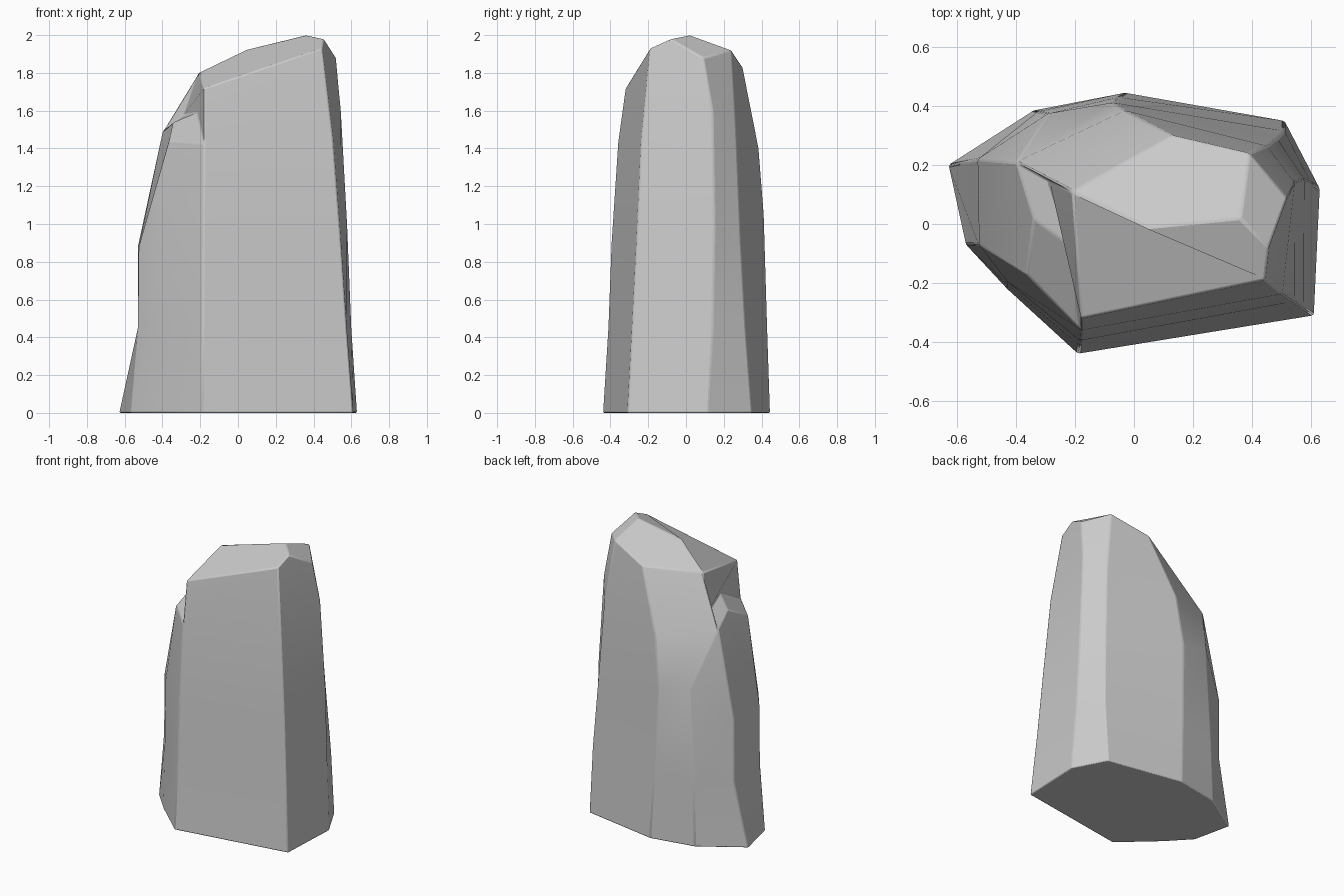
import bpy, bmesh
from math import radians

if "Cube" in bpy.data.objects:
    bpy.data.objects.remove(bpy.data.objects["Cube"])

# Stacked outlines of the pillar, anticlockwise from the front-left ridge
BASE = [(-.19, -.44), (.61, -.31), (.63, .12), (.51, .35), (-.03, .445),
        (-.34, .385), (-.63, .2), (-.57, -.07), (-.43, -.22)]
LOW = [(-.185, -.412), (.575, -.285), (.60, .14), (.51, .315), (-.05, .43),
       (-.325, .382), (-.53, .22), (-.53, -.07), (-.43, -.205)]
MID = [(-.183, -.395), (.545, -.262), (.578, .15), (.485, .29), (-.07, .412),
       (-.29, .375), (-.53, .22), (-.525, -.07), (-.43, -.195)]
MID_Z = [.9, .9, 1.0, .9, 1.05, 1.1, .88, .88, .9]

# Corners of the broken crown and the lower left shoulder
CROWN = {
    "C": (-.18, -.36, 1.43), "u1": (.503, -.237, 1.45), "u2": (.545, .14, 1.6),
    "u3": (.45, .265, 1.5), "u4": (-.03, .385, 1.4),
    "F": (-.40, .21, 1.49), "E": (-.34, .02, 1.54), "D": (-.365, -.17, 1.44),
    "A": (-.29, .15, 1.575), "B": (-.215, -.08, 1.59),
    "T0": (-.18, -.32, 1.72), "T1": (-.21, .11, 1.80), "P": (.445, -.19, 1.93),
    "L": (.455, -.08, 1.98), "K": (.36, .02, 2.0), "M": (.52, .09, 1.88),
    "N": (.39, .24, 1.92), "Q": (.13, .30, 1.83), "R": (.05, -.01, 1.92),
}
FACETS = [
    # upper walls
    "m0 m1 u1 C", "m1 m2 u2 u1", "m2 m3 u3 u2", "m3 m4 u4 u3",
    "C u1 P T0", "u1 u2 M L P", "u2 u3 N M", "u3 u4 Q N",
    # slanted break at the back left
    "m4 m5 F u4", "F A T1", "F T1 Q u4", "m5 m6 F",
    # shoulder and the step above it
    "m6 m7 D E F", "m7 m8 D", "m8 m0 C D", "F E B A", "E D C B",
    "A B T0 T1", "B C T0",
    # summit
    "T0 P L K R T1", "T1 R K N Q", "K L M N",
]

bm = bmesh.new()
n = len(BASE)
rings = [[bm.verts.new((x, y, z)) for (x, y), z in zip(pts, zs)]
         for pts, zs in ((BASE, [0] * n), (LOW, [.45] * n), (MID, MID_Z))]
bm.faces.new(rings[0][::-1])
for a, b in zip(rings, rings[1:]):
    for i in range(n):
        j = (i + 1) % n
        bm.faces.new((a[i], a[j], b[j], b[i]))

corner = {k: bm.verts.new(p) for k, p in CROWN.items()}
corner.update({f"m{i}": v for i, v in enumerate(rings[2])})
for f in FACETS:
    bm.faces.new([corner[k] for k in f.split()])
bmesh.ops.recalc_face_normals(bm, faces=bm.faces[:])

mesh = bpy.data.meshes.new("rock_pillar")
bm.to_mesh(mesh)
bm.free()
rock = bpy.data.objects.new("rock_pillar", mesh)
bpy.context.collection.objects.link(rock)

# Slightly worn edges
bevel = rock.modifiers.new("worn_edges", "BEVEL")
bevel.width = .008
bevel.segments = 2
bevel.limit_method = "ANGLE"
bevel.angle_limit = radians(18)

bpy.context.view_layer.objects.active = rock
rock.select_set(True)
bpy.ops.object.shade_smooth_by_angle(angle=radians(18))
